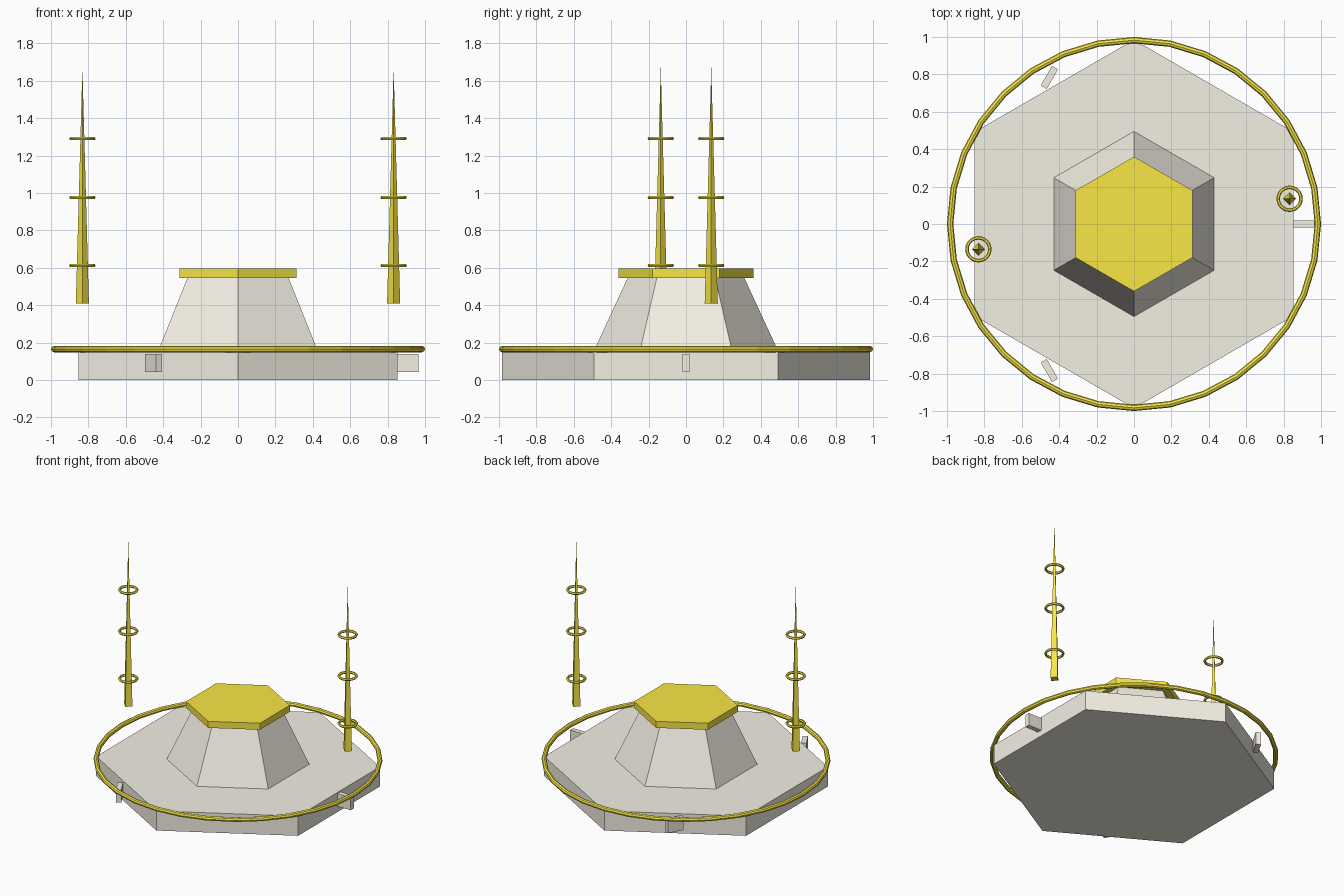
import bpy
from math import cos, sin, pi

if "Cube" in bpy.data.objects:
    bpy.data.objects.remove(bpy.data.objects["Cube"])


def material(name, rgb):
    m = bpy.data.materials.new(name)
    m.diffuse_color = (*rgb, 1)
    m.use_nodes = True
    m.node_tree.nodes["Principled BSDF"].inputs["Base Color"].default_value = m.diffuse_color
    return m


CREAM = material("cream", (0.90, 0.866, 0.776))
GOLD = material("gold", (0.94, 0.80, 0.06))


def finish(name, mat):
    ob = bpy.context.object
    ob.name = name
    ob.data.materials.append(mat)
    return ob


def frustum(name, sides, r1, r2, z1, z2, mat, x=0, y=0):
    # Blender's cone puts its first corner on the y axis
    bpy.ops.mesh.primitive_cone_add(vertices=sides, radius1=r1, radius2=r2, depth=z2 - z1,
                                    location=(x, y, (z1 + z2) / 2))
    return finish(name, mat)


def ring(name, major, minor, z, segs, minor_segs, x=0, y=0):
    bpy.ops.mesh.primitive_torus_add(major_radius=major, minor_radius=minor,
                                     major_segments=segs, minor_segments=minor_segs,
                                     location=(x, y, z))
    return finish(name, GOLD)


# hexagonal body
frustum("base_plate", 6, 0.985, 0.985, 0.0, 0.15, CREAM)
frustum("sloped_tower", 6, 0.495, 0.31, 0.15, 0.55, CREAM)
frustum("tower_cap", 6, 0.36, 0.36, 0.545, 0.595, GOLD)

# large rim ring
ring("rim_ring", 0.983, 0.017, 0.165, 32, 8)

# floating spires, each with three rings
for side, label in ((1, "right"), (-1, "left")):
    x, y = side * 0.832, side * 0.135
    frustum(f"{label}_spire", 4, 0.035, 0.0, 0.41, 1.67, GOLD, x, y)
    for i, z in enumerate((0.613, 0.975, 1.29)):
        ring(f"{label}_spire_ring_{i + 1}", 0.061, 0.0095, z, 24, 6, x, y)

# small fins around the base, turned opposite to their placement angle
for i in range(3):
    a = i * 2 * pi / 3
    bpy.ops.mesh.primitive_cube_add(size=1, location=(0.905 * cos(a), 0.905 * sin(a), 0.092),
                                    rotation=(0, 0, -a))
    bpy.context.object.scale = (0.12, 0.037, 0.096)
    finish(f"side_fin_{i + 1}", CREAM)
